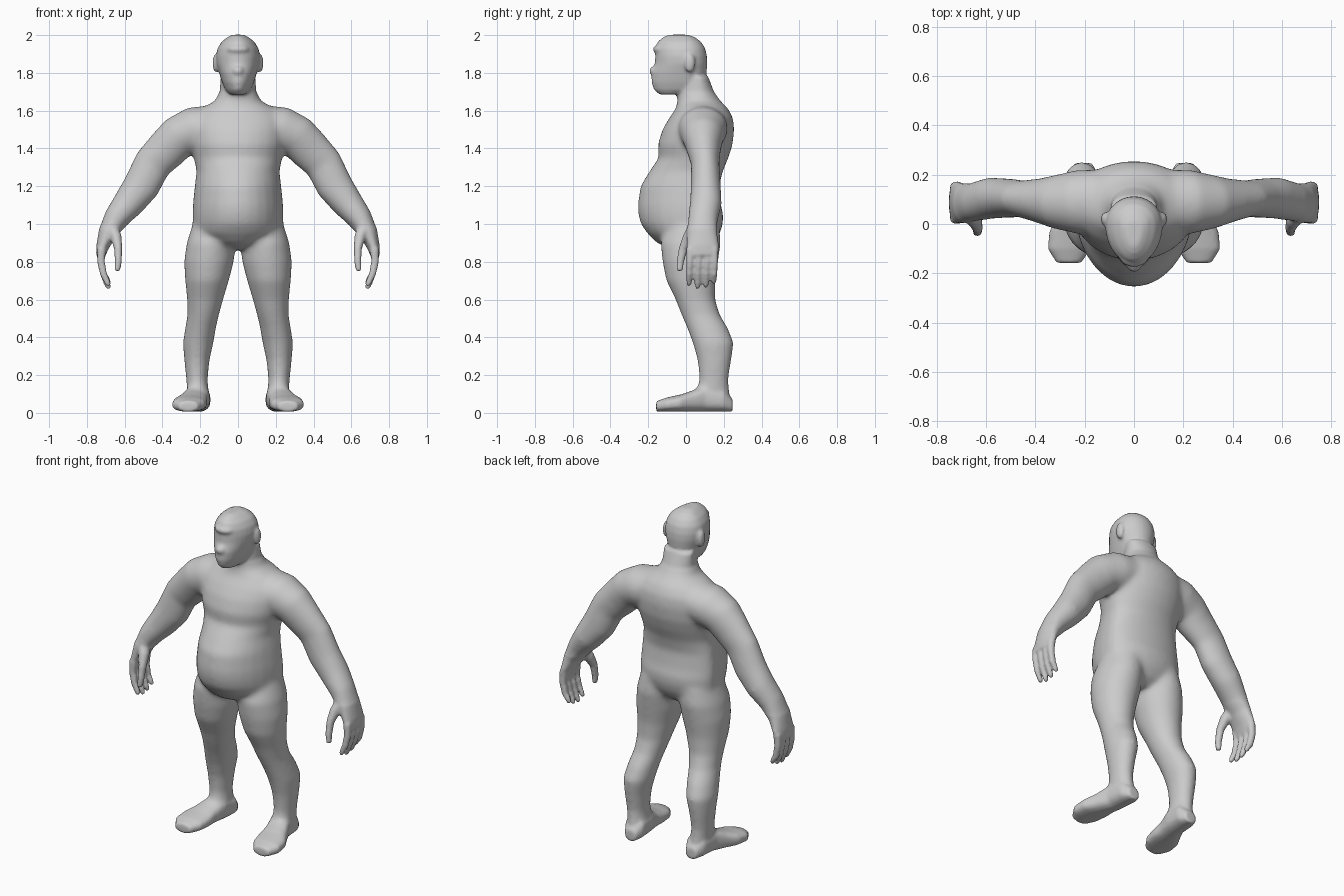
import bpy, bmesh, math
from mathutils import Vector, Matrix

N = 28
bm = bmesh.new()


def loft(rings):
    rows = [[bm.verts.new(p) for p in r] for r in rings]
    faces = [bm.faces.new((a[i], a[(i + 1) % N], b[(i + 1) % N], b[i]))
             for a, b in zip(rows, rows[1:]) for i in range(N)]
    faces += [bm.faces.new(rows[0]), bm.faces.new(rows[-1])]
    bmesh.ops.recalc_face_normals(bm, faces=faces)


def circle():
    for i in range(N):
        t = 2 * math.pi * i / N
        yield math.cos(t), math.sin(t)


def stack(rows, yc=None, s=1):
    """Egg-shaped slices (z, x0, x1, front y, back y), widest at yc."""
    rings = []
    for z, x0, x1, yf, yb in rows:
        c = (yf + yb) / 2 if yc is None else min(max(yc, yf + .03), yb - .03)
        rings.append([(s * ((x0 + x1) / 2 + (x1 - x0) / 2 * u),
                       c + (v * (yb - c) if v > 0 else v * (c - yf)), z)
                      for u, v in circle()])
    loft(rings)


def tube(rows, s=1):
    """Limb through (x, y, z, in-plane radius, y radius)."""
    pts = [Vector(r[:3]) for r in rows]
    rings = []
    for i, r in enumerate(rows):
        d = pts[min(i + 1, len(pts) - 1)] - pts[max(i - 1, 0)]
        a = d.cross(Vector((0, 1, 0))).normalized()
        b = a.cross(d).normalized()
        ring = [pts[i] + a * u * r[3] + b * v * r[4] for u, v in circle()]
        rings.append([(s * p.x, p.y, p.z) for p in ring])
    loft(rings)


def ball(loc, rad):
    m = Matrix.Translation(loc) @ Matrix.Diagonal((*rad, 1))
    bmesh.ops.create_uvsphere(bm, u_segments=20, v_segments=12, radius=1, matrix=m)


def sym(rows):
    return [(z, -w, w, f, b) for z, w, f, b in rows]


# torso and neck
stack(sym([(.865, .05, -.08, .1), (.9, .17, -.155, .15), (.95, .235, -.205, .18),
           (1.0, .24, -.24, .195), (1.05, .242, -.253, .198), (1.1, .24, -.256, .185),
           (1.2, .23, -.242, .175), (1.28, .22, -.193, .195), (1.35, .235, -.145, .225),
           (1.42, .255, -.15, .247), (1.5, .26, -.125, .256), (1.56, .25, -.09, .25),
           (1.61, .2, -.055, .225), (1.65, .125, -.045, .185), (1.7, .097, -.045, .148),
           (1.78, .092, -.03, .118)]), yc=.07)

# head with brow, nose and ears
stack(sym([(1.685, .04, -.14, -.04), (1.71, .068, -.17, .04), (1.75, .085, -.183, .1),
           (1.8, .1, -.182, .109), (1.85, .114, -.165, .113), (1.89, .117, -.163, .111),
           (1.93, .109, -.163, .102), (1.965, .087, -.15, .08), (1.99, .055, -.12, .045),
           (2.002, .03, -.09, .01)]), yc=0)
ball((0, -.135, 1.925), (.06, .04, .025))
ball((0, -.155, 1.81), (.035, .04, .03))

for s in (1, -1):
    ball((s * .117, .02, 1.852), (.018, .028, .05))
    # leg
    stack([(1.0, .01, .24, -.1, .175), (.9, .012, .272, -.135, .185), (.8, .022, .286, -.125, .17),
           (.7, .048, .28, -.105, .155), (.6, .078, .27, -.056, .155), (.52, .1, .268, -.025, .18),
           (.45, .116, .28, .005, .222), (.37, .13, .292, .035, .254), (.28, .15, .285, .06, .241),
           (.18, .16, .275, .07, .225), (.1, .155, .268, .05, .23), (.05, .155, .265, .05, .235)], s=s)
    # foot: slices from heel to toe (y, centre x, half width, top z)
    loft([[(s * (x + w * u), y, (.008 + top) / 2 + (top - .004) / 2 * math.copysign(abs(v) ** .7, v))
           for u, v in circle()]
          for y, x, w, top in [(.247, .205, .035, .07), (.2, .207, .062, .13), (.1, .215, .065, .15),
                               (.03, .237, .074, .115), (-.03, .253, .09, .095),
                               (-.1, .262, .088, .08), (-.158, .264, .05, .06)]])
    # arm and palm
    tube([(.12, .09, 1.52, .11, .13), (.23, .09, 1.5, .122, .13), (.315, .09, 1.46, .115, .11),
          (.38, .095, 1.393, .11, .09), (.453, .102, 1.318, .102, .075), (.512, .105, 1.2, .098, .08),
          (.58, .105, 1.11, .084, .085), (.645, .09, 1.03, .068, .08), (.69, .085, .955, .05, .08),
          (.717, .088, .88, .034, .086), (.728, .09, .83, .024, .08)], s)
    # fingers and thumb
    for y, tip in ((.02, .672), (.066, .658), (.11, .664), (.152, .684)):
        tube([(.722, y, .87, .024, .02), (.726, y, .8, .021, .018), (.712, y - .003, .735, .019, .017),
              (.69, y - .004, tip + .015, .016, .014), (.68, y - .004, tip, .011, .01)], s)
    tube([(.67, .05, .98, .035, .04), (.645, .015, .93, .03, .032), (.634, -.015, .87, .022, .024),
          (.634, -.03, .8, .019, .02), (.639, -.034, .75, .015, .016)], s)

# weld all parts into one skin
me = bpy.data.meshes.new("body")
bm.to_mesh(me)
bm.free()
body = bpy.data.objects.new("body", me)
bpy.context.collection.objects.link(body)
bpy.context.view_layer.objects.active = body
body.select_set(True)
rem = body.modifiers.new("weld", 'REMESH')
rem.mode = 'VOXEL'
rem.voxel_size = .009
bpy.ops.object.modifier_apply(modifier=rem.name)

# blend the limbs softly, keep hands and head crisper
soft = body.vertex_groups.new(name="soft")
soft.add([v.index for v in body.data.vertices
          if .12 < v.co.z < 1.68 and not (abs(v.co.x) > .58 and v.co.z < .98)], 1, 'REPLACE')
for name, count, group in (("blend", 35, "soft"), ("polish", 5, "")):
    m = body.modifiers.new(name, 'SMOOTH')
    m.factor, m.iterations, m.vertex_group = .5, count, group
bpy.ops.object.shade_smooth()
